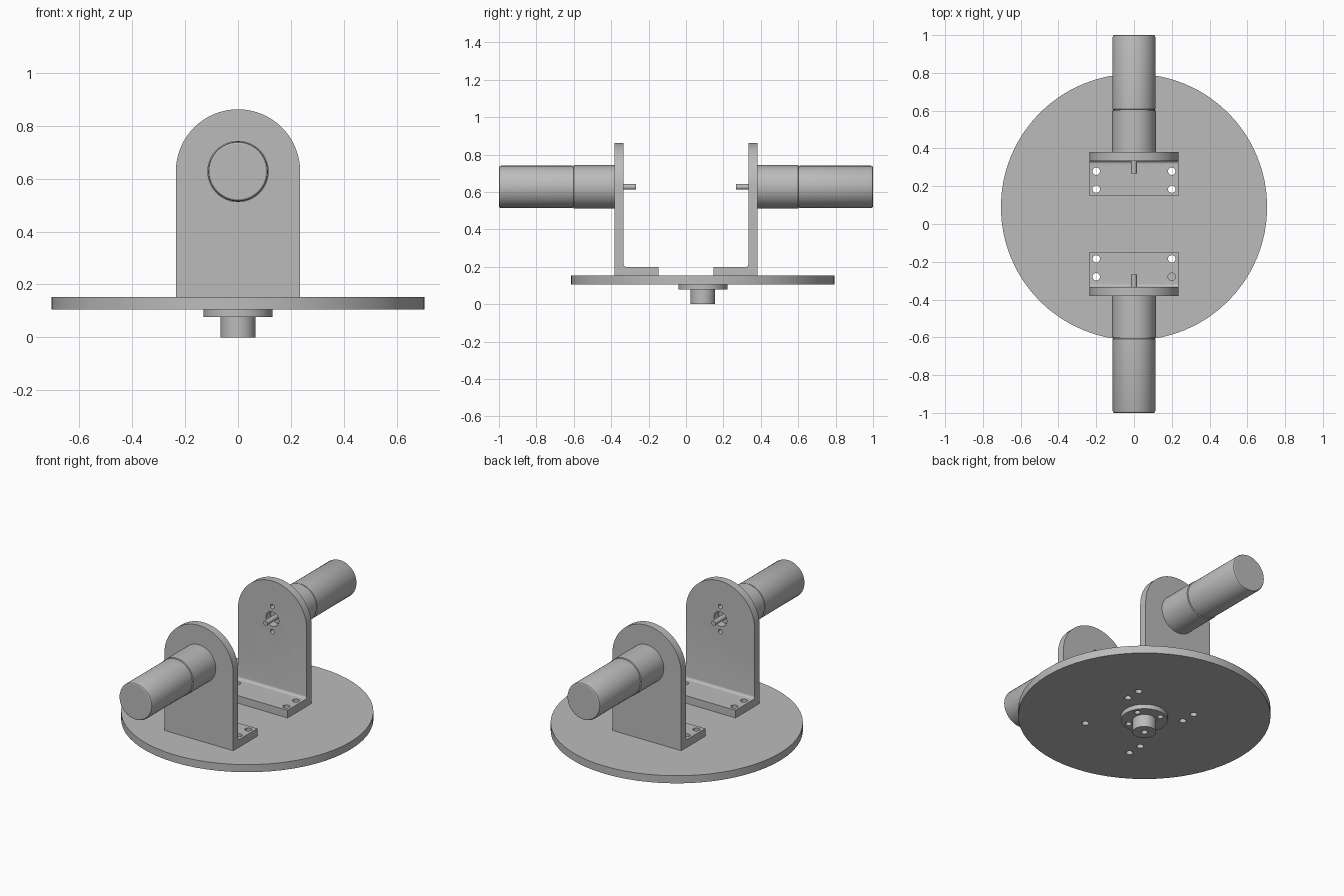
import bpy, bmesh, math
from mathutils import Matrix

if "Cube" in bpy.data.objects:
    bpy.data.objects.remove(bpy.data.objects["Cube"], do_unlink=True)

grey = bpy.data.materials.new("plain grey")
grey.use_nodes = True
GREY = (0.5, 0.5, 0.5, 1)
grey.diffuse_color = GREY
grey.node_tree.nodes["Principled BSDF"].inputs["Base Color"].default_value = GREY

DISC_Y = 0.09      # centre of the turntable disc
AXIS_Z = 0.627     # height of the motor axis
TOP = 0.152        # upper face of the disc
OUTER, INNER, FOOT = 0.382, 0.334, 0.147   # bracket distances from the middle
HALF = 0.235       # half width of a bracket


def finish(name, bm):
    bmesh.ops.recalc_face_normals(bm, faces=bm.faces)
    mesh = bpy.data.meshes.new(name)
    bm.to_mesh(mesh)
    bm.free()
    mesh.materials.append(grey)
    obj = bpy.data.objects.new(name, mesh)
    bpy.context.collection.objects.link(obj)
    return obj


def lathe(name, profile, matrix, sides=48):
    """Solid of revolution about local z from (radius, height) pairs."""
    bm = bmesh.new()
    rings = []
    for r, h in profile:
        angles = [math.tau * i / sides for i in range(sides)]
        rings.append([bm.verts.new((r * math.cos(a), r * math.sin(a), h)) for a in angles])
    for low, high in zip(rings, rings[1:]):
        for i in range(sides):
            j = (i + 1) % sides
            bm.faces.new((low[i], low[j], high[j], high[i]))
    bm.faces.new(rings[0])
    bm.faces.new(rings[-1])
    bm.transform(matrix)
    return finish(name, bm)


def prism(name, points, offset):
    """Extrude a closed outline along an offset vector."""
    bm = bmesh.new()
    face = bm.faces.new([bm.verts.new(p) for p in points])
    new = bmesh.ops.extrude_face_region(bm, geom=[face])["geom"]
    bmesh.ops.translate(bm, vec=offset, verts=[v for v in new if isinstance(v, bmesh.types.BMVert)])
    return finish(name, bm)


def boolean(obj, cutters, operation="DIFFERENCE"):
    for cutter in cutters:
        cutter.hide_render = True
        mod = obj.modifiers.new("cut", "BOOLEAN")
        mod.object, mod.operation, mod.solver = cutter, operation, "EXACT"
        bpy.context.view_layer.objects.active = obj
        bpy.ops.object.modifier_apply(modifier=mod.name)
        bpy.data.objects.remove(cutter, do_unlink=True)


def smooth(obj):
    bpy.ops.object.select_all(action="DESELECT")
    obj.select_set(True)
    bpy.context.view_layer.objects.active = obj
    bpy.ops.object.shade_smooth_by_angle(angle=math.radians(30))


def upright(x, y):
    return Matrix.Translation((x, y, 0))


def lying(side, z=AXIS_Z):
    """Local z points outward along y on the given side."""
    return Matrix.Translation((0, 0, z)) @ Matrix.Rotation(-side * math.pi / 2, 4, "X")


def drill(matrix, radius, low, high):
    return lathe("drill", [(radius, low), (radius, high)], matrix, 20)


FOOT_HOLES = [(x, y) for x in (-0.2, 0.2) for y in (0.185, 0.279)]
parts = []

# Turntable disc, with one foot hole left undrilled
disc = lathe("turntable_disc", [(0.705, 0.105), (0.705, TOP)], upright(0, DISC_Y), 64)
spots = [(x, s * y) for s in (-1, 1) for x, y in FOOT_HOLES]
boolean(disc, [drill(upright(x, y), 0.02, 0, 0.3) for x, y in spots
               if not (x > 0 and y < -0.25)])
parts.append(disc)

# Hub under the disc: flange with four screw holes and a bored shaft
hub = lathe("hub", [(0.066, 0), (0.066, 0.077), (0.131, 0.077), (0.131, 0.105)], upright(0, DISC_Y))
drills = [drill(upright(0, DISC_Y), 0.018, -0.05, 0.08)]
for i in range(4):
    a = math.radians(26 + 90 * i)
    drills.append(drill(upright(0.097 * math.cos(a), DISC_Y + 0.097 * math.sin(a)), 0.017, 0.05, 0.2))
boolean(hub, drills)
parts.append(hub)

for side, label in ((-1, "front"), (1, "back")):
    # Angle bracket: filleted L section trimmed to a round-topped outline
    R, FOOT_TOP = 0.016, 0.199
    section = [(OUTER, TOP), (OUTER, 0.9), (INNER, 0.9)]
    for i in range(7):
        a = math.pi / 2 * i / 6
        section.append((INNER - R + R * math.cos(a), FOOT_TOP + R - R * math.sin(a)))
    section += [(FOOT, FOOT_TOP), (FOOT, TOP)]
    bracket = prism(label + "_bracket", [(-HALF, side * y, z) for y, z in section], (2 * HALF, 0, 0))
    arch = [(-HALF, 0, 0), (HALF, 0, 0)]
    for i in range(33):
        a = math.pi * i / 32
        arch.append((HALF * math.cos(a), 0, AXIS_Z + HALF * math.sin(a)))
    boolean(bracket, [prism("arch", arch, (0, side, 0))], "INTERSECT")
    holes = [drill(upright(x, side * y), 0.02, 0.1, 0.25) for x, y in FOOT_HOLES]
    holes.append(drill(lying(side), 0.045, 0.3, 0.5))
    holes += [drill(lying(side, AXIS_Z + d), 0.014, 0.3, 0.5) for d in (-0.077, 0.077)]
    boolean(bracket, holes)
    parts.append(bracket)

    # Motor: gearbox, thin groove and can with a rounded end
    parts.append(lathe(label + "_motor", [
        (0.116, OUTER), (0.116, 0.6), (0.11, 0.602), (0.11, 0.606), (0.113, 0.608),
        (0.113, 0.99), (0.11, 0.997), (0.105, 1.0)], lying(side)))
    # Output shaft
    parts.append(lathe(label + "_shaft", [(0.015, 0.267), (0.015, OUTER)], lying(side), 24))

for part in parts:
    smooth(part)
